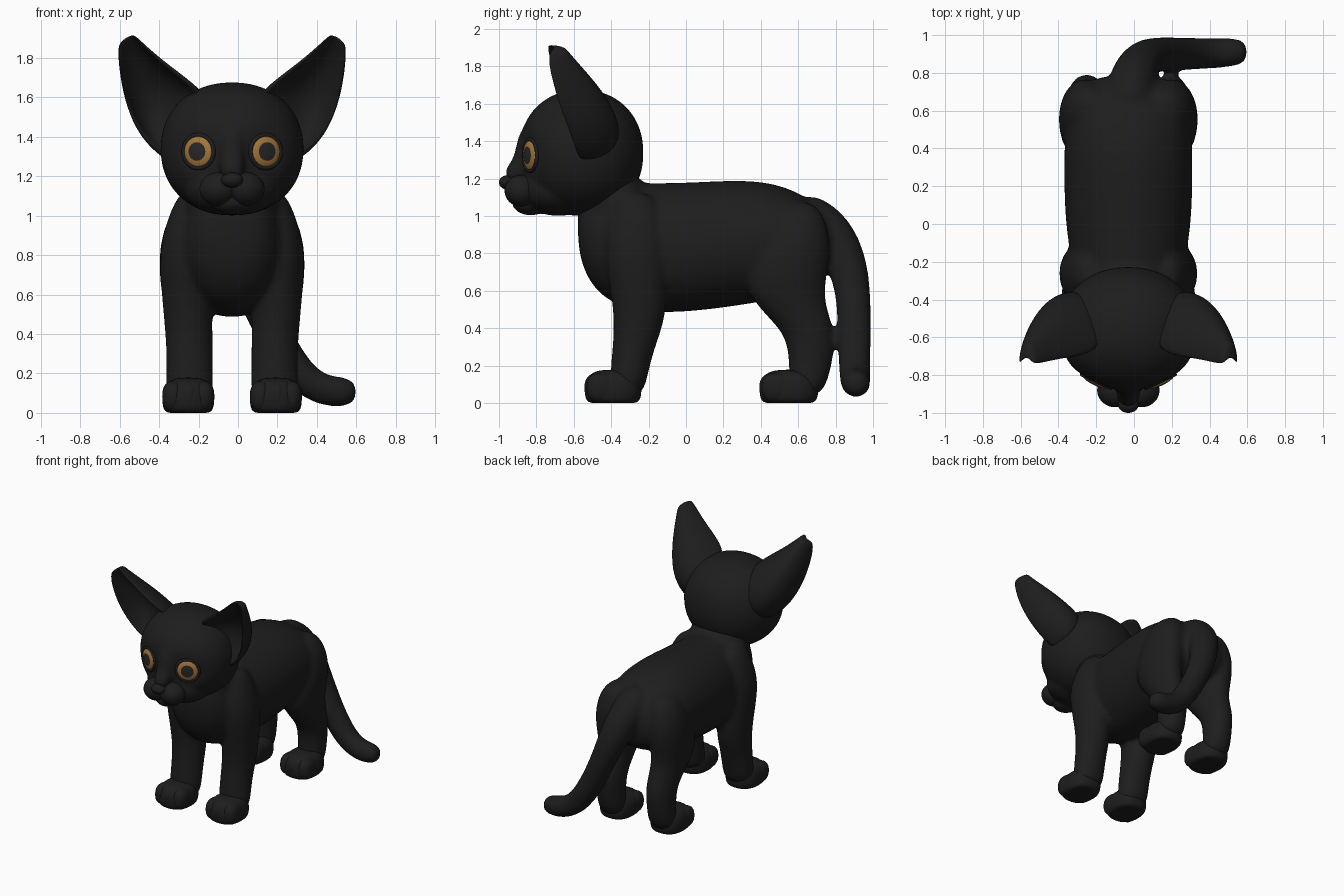
import bpy, bmesh, math
from mathutils import Vector

if "Cube" in bpy.data.objects:
    bpy.data.objects.remove(bpy.data.objects["Cube"])

CX = -0.03  # the cat's symmetry plane


def material(name, r, g, b):
    m = bpy.data.materials.new(name)
    m.diffuse_color = (r, g, b, 1)
    m.use_nodes = True
    m.node_tree.nodes["Principled BSDF"].inputs["Base Color"].default_value = m.diffuse_color
    return m


BLACK = material("black_fur", 0.0125, 0.0125, 0.0125)
AMBER = material("amber_iris", 0.36, 0.18, 0.045)
PUPIL = material("pupil_black", 0.02, 0.02, 0.02)


def finish(name, bm, mats=(BLACK,), subsurf=0):
    bmesh.ops.recalc_face_normals(bm, faces=bm.faces)
    for f in bm.faces:
        f.smooth = True
    me = bpy.data.meshes.new(name)
    bm.to_mesh(me)
    bm.free()
    for m in mats:
        me.materials.append(m)
    ob = bpy.data.objects.new(name, me)
    ob.location.x = CX
    bpy.context.collection.objects.link(ob)
    if subsurf:
        ob.modifiers.new("smooth", 'SUBSURF').levels = subsurf
        ob.modifiers["smooth"].render_levels = subsurf
    return ob


def fuse(name, parts, voxel, iterations):
    """Melt overlapping parts into one smooth skin."""
    dg = bpy.context.evaluated_depsgraph_get()
    dg.update()
    bm = bmesh.new()
    for p in parts:
        bm.from_mesh(p.evaluated_get(dg).data)
    for p in parts:
        bpy.data.objects.remove(p)
    ob = finish(name, bm)
    rm = ob.modifiers.new("fuse", 'REMESH')
    rm.mode, rm.voxel_size, rm.use_smooth_shade = 'VOXEL', voxel, True
    sm = ob.modifiers.new("soften", 'SMOOTH')
    sm.factor, sm.iterations = .5, iterations
    return ob


def loft(name, rings):
    """Skin closed rings of equal point count, cap the ends, round it off."""
    bm = bmesh.new()
    vs = [[bm.verts.new(p) for p in r] for r in rings]
    n = len(vs[0])
    for a, b in zip(vs, vs[1:]):
        for i in range(n):
            j = (i + 1) % n
            bm.faces.new((a[i], a[j], b[j], b[i]))
    bm.faces.new(vs[0])
    bm.faces.new(vs[-1])
    return finish(name, bm, subsurf=2)


def ring(c, u, v, n=16, p=2.0):
    pts = []
    for i in range(n):
        a = 2 * math.pi * i / n
        x, y = math.cos(a), math.sin(a)
        k = 1.025 / (abs(x) ** p + abs(y) ** p) ** (1 / p)
        pts.append(Vector(c) + Vector(u) * x * k + Vector(v) * y * k)
    return pts


def upright(name, secs, side=1, p=2.0):
    """Loft of horizontal sections (z, x, y, rx, ry)."""
    return loft(name, [ring((side * x, y, z), (rx, 0, 0), (0, ry, 0), p=p)
                       for z, x, y, rx, ry in secs])


def tube(name, pts):
    """Loft along a path of (x, y, z, radius)."""
    cs = [Vector(p[:3]) for p in pts]
    ref, rings = Vector((1, 0, 0)), []
    for i, c in enumerate(cs):
        t = (cs[min(i + 1, len(cs) - 1)] - cs[max(i - 1, 0)]).normalized()
        ref = (ref - t * ref.dot(t)).normalized()
        rings.append(ring(c, ref * pts[i][3], t.cross(ref) * pts[i][3]))
    return loft(name, rings)


def blob(name, c, r, p=2.0):
    """Super-ellipsoid."""
    bm = bmesh.new()
    bmesh.ops.create_uvsphere(bm, u_segments=56, v_segments=36, radius=1)
    for v in bm.verts:
        k = sum(abs(q) ** p for q in v.co) ** (-1 / p)
        v.co = [c[i] + v.co[i] * k * r[i] for i in range(3)]
    return finish(name, bm)


# Torso: sections along y (y, centre z, half height, half width)
torso = [(-.58, .95, .10, .09), (-.545, .92, .23, .18), (-.44, .86, .31, .25),
         (-.25, .83, .345, .29), (0, .83, .345, .335), (.3, .86, .335, .34),
         (.5, .865, .305, .335), (.65, .85, .25, .31), (.75, .84, .17, .235), (.785, .83, .09, .13)]
body = [loft("torso", [ring((0, y, z), (rx, 0, 0), (0, 0, rz), p=2.1) for y, z, rz, rx in torso]),
        upright("neck", [(.85, 0, -.38, .22, .18), (1.0, 0, -.37, .235, .21),
                         (1.12, 0, -.38, .23, .19), (1.25, 0, -.42, .22, .16)])]

# Tail, hanging down and curling to the right
body.append(tube("tail", [
    (0, .58, 1.02, .11), (.005, .68, .985, .127), (.025, .785, .9, .122), (.065, .86, .76, .108),
    (.12, .893, .6, .094), (.19, .9, .44, .09), (.265, .9, .3, .088), (.36, .902, .172, .084),
    (.465, .905, .112, .08), (.555, .91, .106, .077), (.61, .91, .106, .061), (.63, .91, .106, .03)]))

# Legs and paws
front_leg = [(1.13, .2, -.27, .05, .07), (1.06, .21, -.27, .09, .13), (.85, .25, -.27, .122, .175),
             (.65, .235, -.255, .127, .155), (.45, .22, -.245, .122, .138), (.3, .215, -.28, .117, .113),
             (.15, .215, -.305, .122, .1), (.03, .215, -.32, .112, .09)]
hind_leg = [(1.08, .18, .6, .06, .08), (1.0, .21, .6, .115, .14), (.85, .233, .575, .135, .2),
            (.7, .237, .54, .132, .217), (.58, .23, .535, .122, .202), (.48, .225, .59, .112, .172),
            (.38, .22, .655, .105, .139), (.28, .22, .67, .1, .122), (.15, .22, .66, .102, .11),
            (.03, .22, .64, .1, .08)]


def paw(name, side, x, y, ry):
    secs = [(z, x, y, .13 * k, ry * k) for z, k in
            [(0, .55), (0, .88), (.035, 1), (.1, 1), (.15, .86), (.18, .5)]]
    upright(name, secs, side, p=2.6)
    for i in (-1, 0, 1):  # toes
        blob(name + "_toe", (side * x + i * .076, y - ry + .075 + .012 * abs(i), .082),
             (.056, .078, .08), 2.4)


# Ear rings: inner rim (x, y, z), outer rim (x, y, z), back depth, dish depth
ear = [((.14, -.62, 1.62), (.32, -.53, 1.265), .20, .0),
       ((.17, -.67, 1.655), (.38, -.57, 1.305), .27, .06),
       ((.25, -.70, 1.72), (.475, -.60, 1.40), .275, .17),
       ((.34, -.71, 1.785), (.54, -.66, 1.55), .235, .16),
       ((.425, -.725, 1.855), (.57, -.705, 1.70), .17, .115),
       ((.48, -.735, 1.905), (.58, -.73, 1.82), .115, .06),
       ((.505, -.725, 1.922), (.575, -.72, 1.88), .08, .01)]


def ear_ring(a, b, back, dish):
    a, b = Vector(a), Vector(b)
    mid, w, pts = (a + b) / 2, (a - b) / 2, []
    for i in range(9):  # outer shell
        t = math.pi * i / 8
        pts.append(mid + w * math.cos(t) + Vector((0, back * math.sin(t), 0)))
    for i in range(9):  # hollow inside
        t = math.pi * (1 - i / 8)
        pts.append(mid + w * .86 * math.cos(t) + Vector((0, dish * math.sin(t) - .01, 0)))
    return pts


def eye(name, side):
    c = Vector((side * .17, -.832, 1.325))
    rot = Vector((side * .42, -.9, 0)).to_track_quat('Z', 'Y')
    bm = bmesh.new()
    bmesh.ops.create_uvsphere(bm, u_segments=32, v_segments=20, radius=.08)
    for f in bm.faces:  # pupil is the disc around the viewing axis
        m = f.calc_center_median()
        f.material_index = int(m.z > 0 and m.xy.length < .046)
    for v in bm.verts:
        v.co.z *= .3
        v.co = rot @ v.co + c
    finish(name, bm, (AMBER, PUPIL))
    bpy.ops.mesh.primitive_torus_add(location=c + Vector((CX, 0, 0)), rotation=rot.to_euler(),
                                     major_radius=.084, minor_radius=.011,
                                     major_segments=32, minor_segments=10)
    rim = bpy.context.object
    rim.name = name + "_lid"
    rim.data.materials.append(BLACK)
    bpy.ops.object.shade_smooth()


for s, tag in ((-1, "left"), (1, "right")):
    body.append(upright("front_leg_" + tag, front_leg, s))
    paw("front_paw_" + tag, s, .222, -.39, .15)
    body.append(upright("hind_leg_" + tag, hind_leg, s))
    paw("hind_paw_" + tag, s, .222, .55, .155)
    loft("ear_" + tag, [ear_ring(*[Vector((s * p[0], p[1], p[2])) for p in r[:2]], *r[2:])
                        for r in ear])
    eye("eye_" + tag, s)
    blob("muzzle_" + tag, (s * .07, -.88, 1.135), (.095, .09, .085))
fuse("body", body, .018, 8)

# Head with shallow eye sockets
skull = blob("skull", (0, -.56, 1.338), (.362, .332, .337), 2.15)
for v in skull.data.vertices:
    if v.co.y < -.6:
        d = Vector((abs(v.co.x) - .17, v.co.z - 1.325)).length
        v.co.y += .036 * math.exp(-(d / .1) ** 2)
fuse("head", [
    skull,
    blob("jaw", (0, -.68, 1.15), (.245, .2, .148), 2.2),
    blob("chin", (0, -.83, 1.072), (.1, .1, .068)),
    tube("nose_bridge", [(0, -.75, 1.52, .06), (0, -.82, 1.43, .075), (0, -.845, 1.35, .068),
                         (0, -.865, 1.28, .064), (0, -.915, 1.22, .06), (0, -.945, 1.19, .04)])],
    .014, 5)
blob("nose", (0, -.955, 1.18), (.055, .045, .038))
